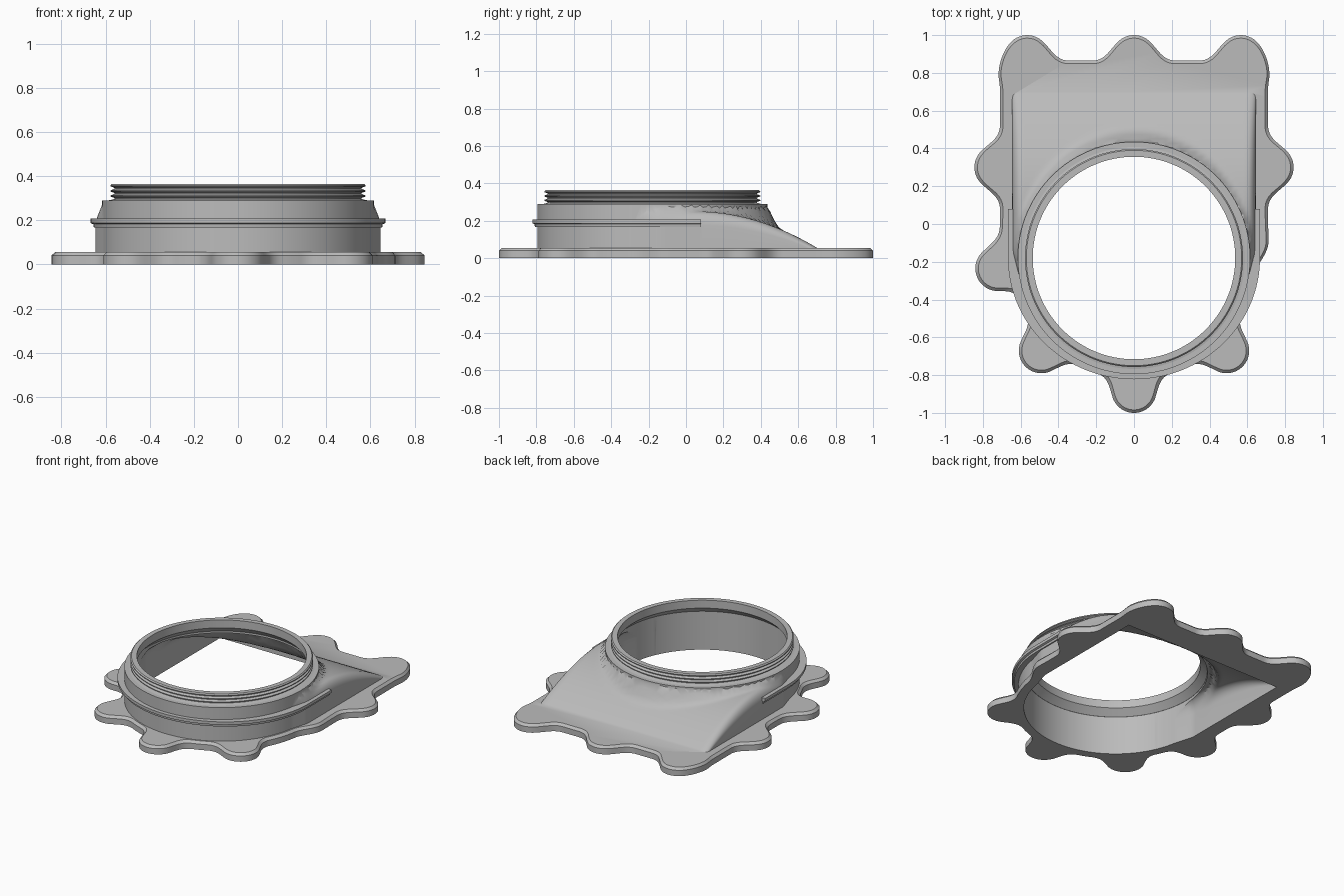
import bpy, bmesh, math
from math import sin, cos, pi, hypot, sqrt

if "Cube" in bpy.data.objects:
    bpy.data.objects.remove(bpy.data.objects["Cube"])

CY = -0.18        # ring centre on y
SEG = 128

grey = bpy.data.materials.new("matte grey")
grey.use_nodes = True
grey.diffuse_color = (0.5, 0.5, 0.5, 1)
grey.node_tree.nodes["Principled BSDF"].inputs["Base Color"].default_value = (0.5, 0.5, 0.5, 1)


def loft(name, rings, caps=True):
    """Skin a list of equal-length closed rings; capped, or joined end to end."""
    bm = bmesh.new()
    vs = [[bm.verts.new(p) for p in ring] for ring in rings]
    n = len(vs[0])
    pairs = list(zip(vs, vs[1:])) + ([] if caps else [(vs[-1], vs[0])])
    for a, b in pairs:
        for i in range(n):
            j = (i + 1) % n
            bm.faces.new((a[i], a[j], b[j], b[i]))
    if caps:
        bm.faces.new(vs[0])
        bm.faces.new(vs[-1])
    bmesh.ops.recalc_face_normals(bm, faces=bm.faces)
    mesh = bpy.data.meshes.new(name)
    bm.to_mesh(mesh)
    bm.free()
    ob = bpy.data.objects.new(name, mesh)
    bpy.context.collection.objects.link(ob)
    mesh.materials.append(grey)
    return ob


def circle(r, z):
    return [(r * cos(2 * pi * i / SEG), CY + r * sin(2 * pi * i / SEG), z) for i in range(SEG)]


def combine(target, tool, operation):
    """Apply a boolean and discard the tool."""
    mod = target.modifiers.new(operation.lower(), 'BOOLEAN')
    mod.operation, mod.solver, mod.object = operation, 'EXACT', tool
    bpy.context.view_layer.objects.active = target
    bpy.ops.object.modifier_apply(modifier=mod.name)
    bpy.data.objects.remove(tool)


# Flange outline: a rounded plate and a disc with filleted screw lobes
LOBES = [(-0.565, 0.88), (0, 0.88), (0.565, 0.88), (-0.725, 0.3), (0.725, 0.3),
         (-0.72, -0.235), (-0.49, -0.67), (0.49, -0.67), (0, -0.88)]


def fillet_union(a, b, r):
    return max(r, min(a, b)) - hypot(max(r - a, 0), max(r - b, 0))


def flange_field(x, y):
    qx, qy = abs(x) - 0.61, abs(y - 0.34) - 0.425
    plate = hypot(max(qx, 0), max(qy, 0)) + min(max(qx, qy), 0) - 0.1
    d = fillet_union(plate, hypot(x, y - CY) - 0.64, 0.1)
    for lx, ly in LOBES:
        d = fillet_union(d, hypot(x - lx, y - ly) - 0.12, 0.1)
    return d


def flange_ring(inset, z, n=480):
    pts = []
    for i in range(n):
        c, s = cos(2 * pi * i / n), sin(2 * pi * i / n)
        r = 1.3
        for _ in range(60):
            r -= 0.6 * (flange_field(r * c, r * s) + inset)
        pts.append((r * c, r * s, z))
    return pts


body = loft("adapter_body", [flange_ring(0, 0), flange_ring(0, 0.04), flange_ring(0.016, 0.056)])


# Hood: sloping roof that flares up into the ring, with rounded side edges
def roof(x, y):
    t = max(0, (y - 0.05) / 0.66)
    slope = 0.25 - 0.2 * t * t
    d = max(0, hypot(x, y - CY) - 0.615)
    flare = 0.285 - 2.4 * d + 5 * d * d if d < 0.2 else 0
    k = max(0.03 - abs(slope - flare), 0)
    return max(slope, flare) + k * k / 0.12


def hood(name, inset, bottom):
    rings = []
    rows, cols = 48, 48
    y0, y1 = -0.42, 0.71 - inset
    for j in range(rows + 1):
        y = y0 + (y1 - y0) * j / rows
        w = min(0.645, 0.645 + (y + 0.15) * 0.3) - inset
        ring = []
        for i in range(cols + 1):
            x = w * sin(pi * (i / cols - 0.5))
            top = roof(x, y)
            e = min(1, (w - abs(x)) / 0.05)
            drop = 0.3 * top * (1 - sqrt(max(0, 1 - (1 - e) ** 2)))
            ring.append((x, y, top - drop - inset * 0.9))
        rings.append(ring + [(w, y, bottom), (-w, y, bottom)])
    return loft(name, rings)


# Raised band wrapping the front, running straight back along the sides
def band_ring(grow, z):
    arc = [((0.645 + grow) * cos(a), CY + (0.62 + grow) * sin(a), z)
           for a in (pi + pi * i / 64 for i in range(65))]
    return arc + [(0.645 + grow, 0.08, z), (-0.645 - grow, 0.08, z)]


combine(body, hood("hood", 0, 0.01), 'UNION')
combine(body, loft("ring_wall", [circle(0.615, 0.012), circle(0.615, 0.29)]), 'UNION')
combine(body, loft("band", [band_ring(0.008, 0.168), band_ring(0.01, 0.182),
                            band_ring(0.022, 0.187), band_ring(0.022, 0.207)]), 'UNION')

# Hollow interior
combine(body, hood("hood_cutter", 0.035, -0.1), 'DIFFERENCE')
combine(body, loft("bore_cutter", [circle(0.58, -0.12), circle(0.58, 0.4)]), 'DIFFERENCE')

# Threaded collar with an inner lip
profile = [(0.6, 0.268), (0.579, 0.268), (0.536, 0.31), (0.536, 0.365), (0.57, 0.365)]
for i in range(3):
    z = 0.358 - 0.023 * i
    profile += [(0.577, z), (0.577, z - 0.005), (0.56, z - 0.011), (0.56, z - 0.016)]
profile += [(0.575, 0.292), (0.6, 0.288)]
collar = loft("threaded_collar", [circle(r, z) for r, z in profile], caps=False)

bpy.ops.object.select_all(action='DESELECT')
for ob in (body, collar):
    ob.select_set(True)
bpy.context.view_layer.objects.active = body
bpy.ops.object.shade_smooth_by_angle(angle=math.radians(32))
